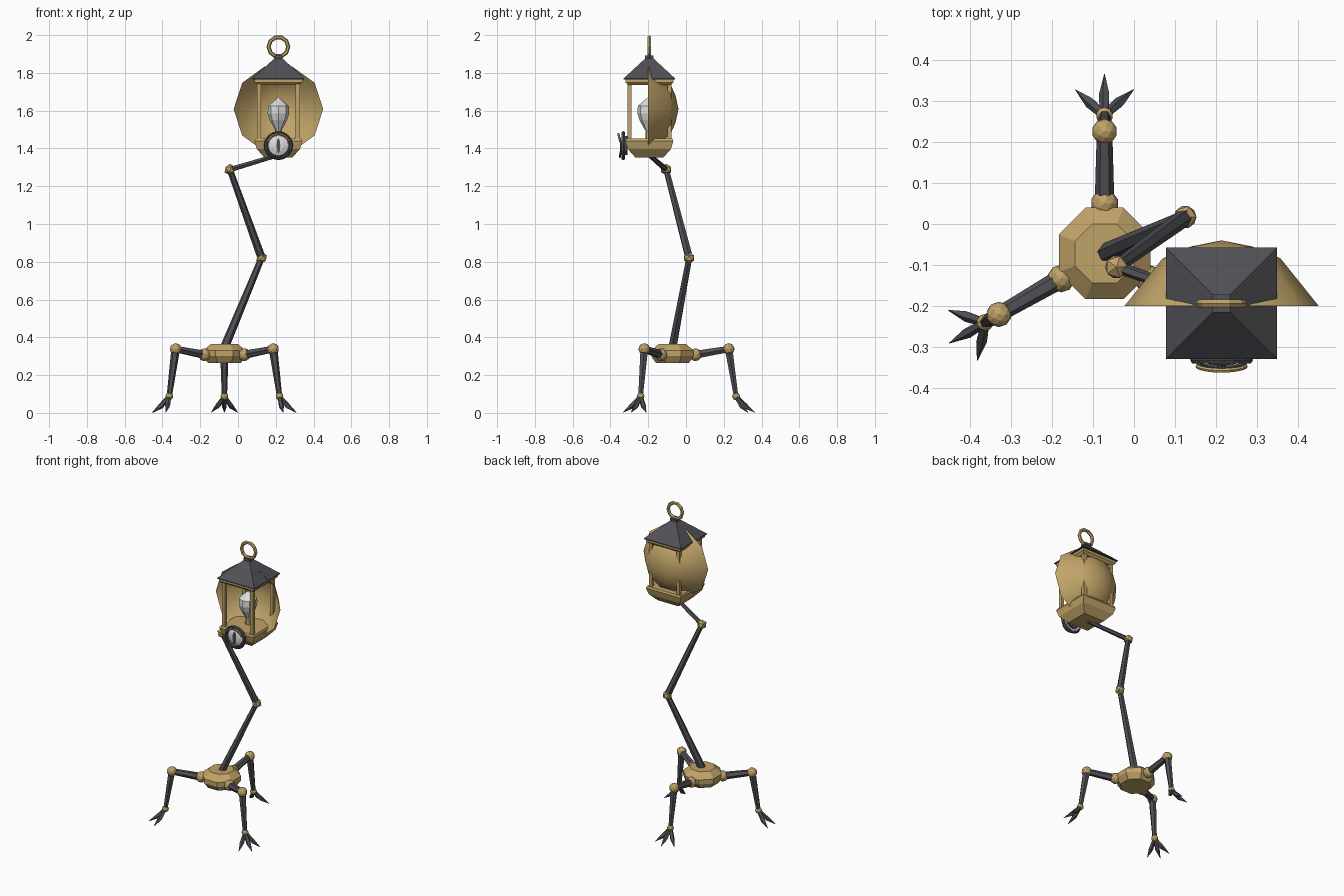
import bpy, bmesh, math
from mathutils import Vector, Matrix

if "Cube" in bpy.data.objects:
    bpy.data.objects.remove(bpy.data.objects["Cube"])


def material(name, rgb):
    m = bpy.data.materials.new(name)
    m.diffuse_color = (*rgb, 1)
    m.use_nodes = True
    m.node_tree.nodes["Principled BSDF"].inputs["Base Color"].default_value = m.diffuse_color
    return m


BRASS = material("brass", (0.53, 0.37, 0.14))
DARK = material("dark iron", (0.08, 0.08, 0.092))
WHITE = material("frosted white", (0.72, 0.72, 0.72))


def finish(name, bm, mat, smooth=False, normals=True):
    if normals:
        bmesh.ops.recalc_face_normals(bm, faces=bm.faces)
    for f in bm.faces:
        f.smooth = smooth
    me = bpy.data.meshes.new(name)
    bm.to_mesh(me)
    bm.free()
    me.materials.append(mat)
    ob = bpy.data.objects.new(name, me)
    bpy.context.collection.objects.link(ob)
    return ob


def lathe(name, profile, sides, mat, center, rot=0.0, tilt=None, smooth=False, caps=(True, True)):
    """Loft polygon rings (radius, height) along an axis through center."""
    bm = bmesh.new()
    rings = []
    for r, h in profile:
        rings.append([bm.verts.new((r * math.cos(rot + math.tau * i / sides),
                                    r * math.sin(rot + math.tau * i / sides), h)) for i in range(sides)])
    for a, b in zip(rings, rings[1:]):
        for i in range(sides):
            j = (i + 1) % sides
            bm.faces.new((a[i], a[j], b[j], b[i]))
    if caps[0]:
        bm.faces.new(rings[0])
    if caps[1]:
        bm.faces.new(rings[-1])
    bmesh.ops.remove_doubles(bm, verts=bm.verts, dist=1e-5)
    m = Matrix.Translation(center)
    if tilt is not None:
        m = m @ tilt
    bm.transform(m)
    return finish(name, bm, mat, smooth)


def square(name, profile, mat, center):
    return lathe(name, [(h * math.sqrt(2), z) for h, z in profile], 4, mat, center, math.pi / 4)


def rod(name, a, b, r1, r2, mat=DARK, sides=6):
    a, b = Vector(a), Vector(b)
    d = b - a
    return lathe(name, [(r1, 0), (r2, d.length)], sides, mat, a,
                 tilt=d.to_track_quat('Z', 'Y').to_matrix().to_4x4())


def ball(name, c, r, sub=2, mat=BRASS):
    bm = bmesh.new()
    bmesh.ops.create_icosphere(bm, subdivisions=sub, radius=r, matrix=Matrix.Translation(c))
    return finish(name, bm, mat)


def hoop(name, c, major, minor, mat, a0=0, a1=360, segs=12, sides=6, lean=0.0):
    """Ring or arc standing in the xz plane; lean pulls its middle forward."""
    bm = bmesh.new()
    full = a1 - a0 == 360
    rings = []
    for i in range(segs if full else segs + 1):
        t = math.radians(a0 + (a1 - a0) * i / segs)
        ring = []
        for k in range(sides):
            p = math.tau * k / sides
            r = major + minor * math.cos(p)
            ring.append(bm.verts.new((c[0] + r * math.cos(t),
                                      c[1] + minor * math.sin(p) - lean * abs(math.sin(t)),
                                      c[2] + r * math.sin(t))))
        rings.append(ring)
    pairs = list(zip(rings, rings[1:])) + ([(rings[-1], rings[0])] if full else [])
    for a, b in pairs:
        for k in range(sides):
            j = (k + 1) % sides
            bm.faces.new((a[k], a[j], b[j], b[k]))
    if not full:
        bm.faces.new(rings[0])
        bm.faces.new(rings[-1])
    return finish(name, bm, mat)


# Octagonal base body
BX = BY = -0.072
lathe("base_body", [(0.095, 0.265), (0.121, 0.30), (0.121, 0.33), (0.078, 0.365)], 8, BRASS,
      (BX, BY, 0), math.pi / 8)

# Three legs with clawed feet
for n, ang in enumerate((90, 210, 330), 1):
    t = math.radians(ang)

    def at(dist, z, side=0.0):
        return Vector((BX + dist * math.cos(t) - side * math.sin(t),
                       BY + dist * math.sin(t) + side * math.cos(t), z))

    hip, knee, ankle = at(0.122, 0.308), at(0.298, 0.338), at(0.337, 0.088)
    ball(f"hip_joint_{n}", hip, 0.034)
    ball(f"knee_joint_{n}", knee, 0.031)
    ball(f"ankle_joint_{n}", ankle, 0.021)
    rod(f"thigh_{n}", hip, knee, 0.024, 0.019)
    rod(f"shin_{n}", knee, ankle, 0.023, 0.014)
    for k, (d, s) in enumerate(((0.101, 0), (0.063, 0.071), (0.063, -0.071)), 1):
        mid = at(0.337 + d * 0.5, 0.036, s * 0.5)
        rod(f"toe_{n}_{k}", ankle, mid, 0.011, 0.014, sides=5)
        rod(f"claw_{n}_{k}", mid, at(0.337 + d, 0.002, s), 0.014, 0.001, sides=5)

# Zigzag stem with joints
J0, J1, J2 = (BX, BY, 0.345), (0.125, 0.017, 0.82), (-0.043, -0.105, 1.288)
LX, LY = 0.214, -0.194
rod("lower_stem", J0, J1, 0.024, 0.017)
rod("upper_stem", J1, J2, 0.022, 0.016)
rod("lamp_arm", J2, (LX, LY, 1.365), 0.015, 0.012)
ball("lower_stem_joint", J1, 0.031, 1)
ball("upper_stem_joint", J2, 0.031, 1)

# Lantern frame
C = (LX, LY, 0)
square("lantern_base", [(0.075, 1.353), (0.115, 1.398), (0.127, 1.44), (0.122, 1.453)], BRASS, C)
square("lantern_top_slab", [(0.112, 1.735), (0.127, 1.75), (0.127, 1.768)], BRASS, C)
square("lantern_roof", [(0.136, 1.766), (0.136, 1.771), (0.022, 1.876), (0.022, 1.892)], DARK, C)
for sx in (-1, 1):
    for sy in (-1, 1):
        square("lantern_post", [(0.011, 1.44), (0.011, 1.745)], BRASS, (LX + sx * 0.102, LY + sy * 0.106, 0))
hoop("hanging_ring", (LX, LY, 1.938), 0.052, 0.011, BRASS, segs=10)

# Bowl reflector, opening to the front
to_back = Matrix.Rotation(-math.pi / 2, 4, 'X')
lathe("reflector_bowl", [(0.237, 0), (0.144, 0.116), (0.075, 0.145), (0.0, 0.16)], 10, BRASS,
      (LX, -0.2, 1.608), tilt=to_back, smooth=True, caps=(False, False))

# Bulb and socket
lathe("bulb_socket", [(0.022, 1.45), (0.018, 1.505)], 8, BRASS, C)
lathe("bulb", [(0.016, 1.495), (0.046, 1.55), (0.057, 1.585), (0.055, 1.625), (0.0, 1.672)], 8, WHITE,
      (LX, -0.2, 0))

# Slit-pupil eye on the lantern front
to_front = Matrix.Rotation(math.pi / 2, 4, 'X')
EZ = 1.415
lathe("eye_mount", [(0.05, 0), (0.05, 0.02)], 12, DARK, (LX, -0.31, EZ), tilt=to_front)
lathe("eye_white", [(0.062, 0), (0.054, 0.012), (0.03, 0.021), (0.0, 0.024)], 12, WHITE,
      (LX, -0.322, EZ), tilt=to_front)
hoop("eye_rim", (LX, -0.332, EZ), 0.067, 0.010, DARK, segs=16)
lathe("eye_pupil", [(0.04, 0), (0.04, 0.006)], 8, DARK, (LX, -0.343, EZ),
      tilt=Matrix.Diagonal((0.25, 1, 1, 1)) @ to_front)
hoop("upper_eyelid", (LX, -0.343, EZ), 0.062, 0.006, BRASS, 20, 160, segs=8, lean=0.015)
hoop("lower_eyelid", (LX, -0.340, EZ), 0.060, 0.006, DARK, 200, 340, segs=8, lean=0.010)
